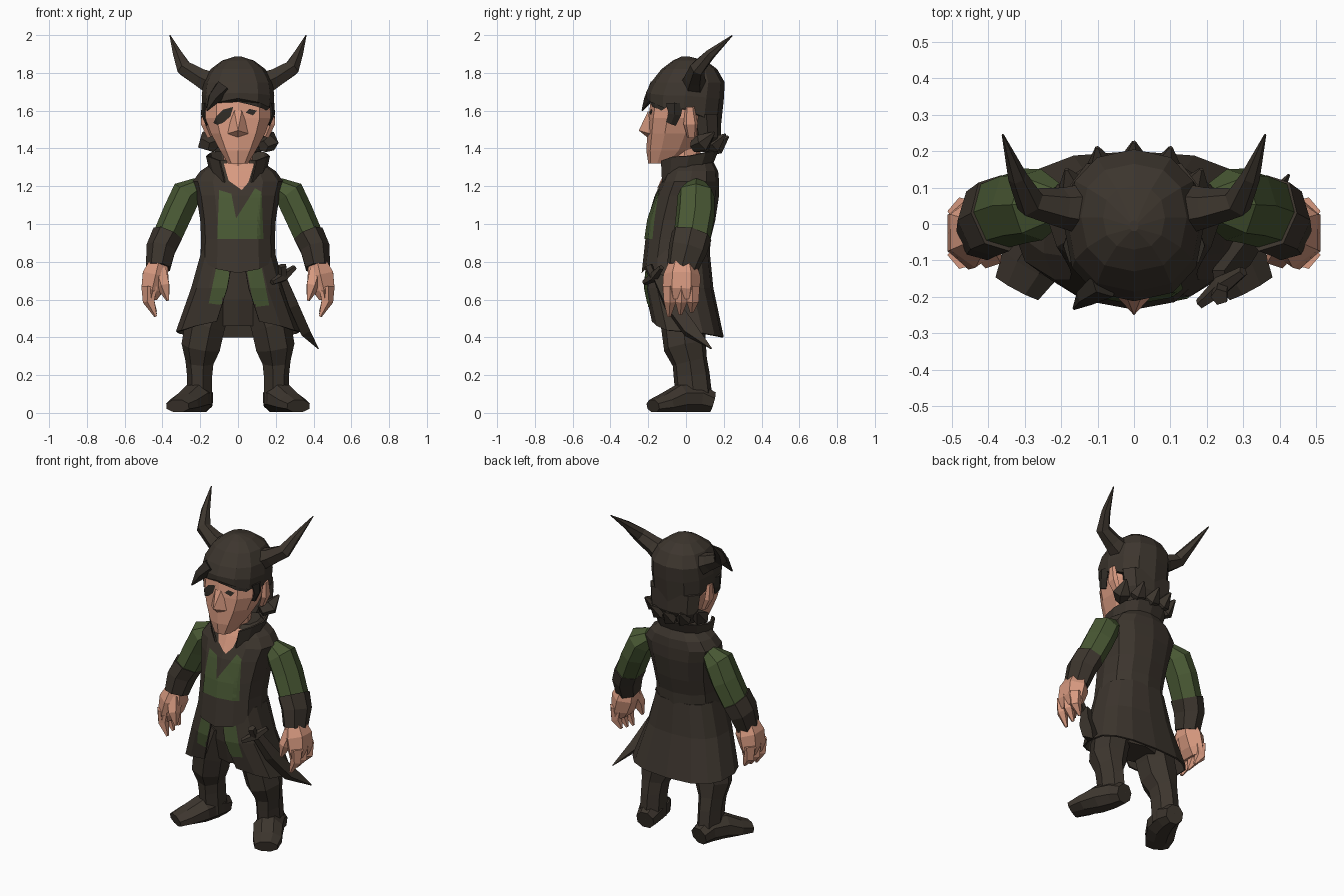
import bpy, bmesh, math
from mathutils import Vector
from mathutils.bvhtree import BVHTree

if "Cube" in bpy.data.objects:
    bpy.data.objects.remove(bpy.data.objects["Cube"])


def material(name, rgb):
    m = bpy.data.materials.new(name)
    m.use_nodes = True
    m.diffuse_color = (*rgb, 1)
    m.node_tree.nodes["Principled BSDF"].inputs["Base Color"].default_value = (*rgb, 1)
    return m


BROWN = material("dark_brown", (0.046, 0.036, 0.027))
HAIR = material("near_black_hair", (0.028, 0.023, 0.018))
SKIN = material("skin", (0.68, 0.32, 0.215))
GREEN = material("moss_green", (0.066, 0.098, 0.034))


def finish(name, bm, mat):
    bmesh.ops.recalc_face_normals(bm, faces=bm.faces)
    for v in bm.verts:
        v.co.z = max(0.004, v.co.z)
    me = bpy.data.meshes.new(name)
    bm.to_mesh(me)
    bm.free()
    me.materials.append(mat)
    ob = bpy.data.objects.new(name, me)
    bpy.context.collection.objects.link(ob)
    return ob


def loft(name, rings, mat, closed=True):
    """Skin a list of equal rings; closed rings are also capped."""
    bm = bmesh.new()
    rows = [[bm.verts.new(p) for p in r] for r in rings]
    n = len(rows[0])
    for a, b in zip(rows, rows[1:]):
        for i in range(n if closed else n - 1):
            j = (i + 1) % n
            bm.faces.new((a[i], a[j], b[j], b[i]))
    if closed:
        bm.faces.new(rows[0])
        bm.faces.new(rows[-1])
    ob = finish(name, bm, mat)
    if not closed:
        s = ob.modifiers.new("thickness", 'SOLIDIFY')
        s.thickness, s.offset = 0.01, 0
    return ob


def ring(z, rx, yf, yb, n=12, gap=None, p=0.85, zf=0, zb=0):
    """Level cross-section from front yf to back yb, raised by zf at the front and zb at the back."""
    g = math.radians(gap or 0)
    count = n if gap is None else n + 1
    out = []
    for i in range(count):
        t = g + (2 * math.pi - 2 * g) * i / n
        s, c = math.sin(t), math.cos(t)
        out.append(Vector((rx * math.copysign(abs(s) ** p, s),
                           (yf + yb) / 2 - (yb - yf) / 2 * math.copysign(abs(c) ** p, c),
                           z + zf * max(0, c) ** 3 + zb * max(0, -c))))
    return out


def tube(name, pts, mat, n=6, side=1, ref=(0, 1, 0)):
    """Limb along (x, y, z, half width, half depth) stations; side mirrors it."""
    P = [Vector(p[:3]) for p in pts]
    rings = []
    for i, p in enumerate(pts):
        t = (P[min(i + 1, len(P) - 1)] - P[max(i - 1, 0)]).normalized()
        u = Vector(ref).cross(t).normalized()
        v = t.cross(u)
        r = []
        for k in range(n):
            a = 2 * math.pi * (k + 0.5) / n
            q = P[i] + u * p[3] * math.cos(a) + v * p[4] * math.sin(a)
            r.append((q.x * side, q.y, q.z))
        rings.append(r)
    return loft(name, rings, mat)


def plate(name, outline, mat, target, off=0.006, step=0.02):
    """Thin patch drawn in x, z and laid on the front of the target."""
    bm = bmesh.new()
    f = bm.faces.new([bm.verts.new((x, 0, z)) for x, z in outline])
    bmesh.ops.triangulate(bm, faces=[f])
    for axis in ((1, 0, 0), (0, 0, 1)):
        for k in range(-10, 95):
            bmesh.ops.bisect_plane(bm, geom=bm.verts[:] + bm.edges[:] + bm.faces[:],
                                   plane_co=Vector(axis) * k * step, plane_no=axis)
    me = target.data
    tree = BVHTree.FromPolygons([v.co for v in me.vertices], [p.vertices for p in me.polygons])
    lost = []
    for v in bm.verts:
        hit = tree.ray_cast(Vector((v.co.x, -1, v.co.z)), Vector((0, 1, 0)))[0]
        if hit and hit.y < 0:
            v.co.y = hit.y - off
        else:
            lost.append(v)
    bmesh.ops.delete(bm, geom=lost, context='VERTS')
    return finish(name, bm, mat)


# Coat: body with pointed front, open skirt, standing collar
body = loft("coat_body", [ring(0.80, .20, -.235, .125, zf=-.06), ring(0.92, .195, -.215, .13),
                          ring(1.02, .20, -.20, .155), ring(1.15, .22, -.165, .175),
                          ring(1.225, .24, -.13, .175), ring(1.28, .20, -.105, .17),
                          ring(1.34, .11, -.07, .14)], BROWN)
skirt = loft("coat_skirt", [ring(0.86, .19, -.20, .12, 14, 3, .75),
                            ring(0.66, .245, -.215, .14, 14, 8, .75),
                            ring(0.43, .325, -.18, .195, 14, 14, .75, .06, -.03)], BROWN, False)
loft("collar", [ring(1.25, .14, -.135, .13, 10, 26, zf=-.04, zb=.05),
                ring(1.36, .165, -.15, .17, 10, 32, zf=-.04, zb=.035)], BROWN, False)
plate("green_bib", [(-.11, .92), (.135, .92), (.125, 1.17), (.09, 1.19), (.06, 1.14), (.045, 1.03),
                    (-.01, 1.03), (-.035, 1.16), (-.10, 1.18)], GREEN, body)
plate("left_green_tail", [(.04, .79), (.115, .82), (.165, .57), (.085, .56)], GREEN, skirt, 0.0095, .012)
plate("right_green_tail", [(-.03, .79), (-.105, .82), (-.155, .58), (-.08, .57)], GREEN, skirt, 0.0095, .012)
plate("open_neck", [(-.075, 1.32), (.085, 1.32), (.055, 1.22), (.02, 1.18), (-.05, 1.23)], SKIN, body)
loft("neck", [ring(1.22, .08, -.10, .06, 8), ring(1.42, .075, -.09, .08, 8)], SKIN)
loft("hips", [ring(0.46, .13, -.10, .10, 8), ring(0.60, .19, -.13, .11, 8),
              ring(0.85, .17, -.14, .10, 8)], BROWN)

# Head, nose and painted face details
head = loft("head", [ring(1.32, .055, -.20, -.05, 10), ring(1.39, .10, -.21, .04, 10),
                     ring(1.48, .15, -.205, .09, 10), ring(1.56, .18, -.20, .12, 10),
                     ring(1.70, .175, -.18, .14, 10)], SKIN)
bm = bmesh.new()
for co in ((.02, -.20, 1.60), (-.02, -.20, 1.60), (0, -.25, 1.495),
           (.065, -.18, 1.475), (-.065, -.18, 1.475), (0, -.20, 1.455)):
    bm.verts.new(co)
bmesh.ops.convex_hull(bm, input=bm.verts)
finish("nose", bm, SKIN)
plate("eye_patch", [(-.13, 1.535), (-.115, 1.57), (-.08, 1.605), (-.025, 1.62), (-.04, 1.57),
                    (-.08, 1.535), (-.11, 1.525)], HAIR, head)
plate("left_eye", [(.04, 1.59), (.06, 1.61), (.10, 1.60), (.08, 1.575)], HAIR, head)
plate("fringe", [(-.12, 1.71), (.16, 1.71), (.17, 1.62), (.15, 1.60), (.135, 1.61), (.11, 1.64),
                 (.07, 1.63), (.04, 1.67), (-.06, 1.66), (-.11, 1.65)], HAIR, head, 0.009)
tube("fringe_tuft", [(-.08, -.165, 1.72, .05, .04), (-.13, -.20, 1.665, .035, .025),
                     (-.165, -.232, 1.60, .004, .004)], HAIR, 5)

# Cap arched over the brow, hair at the nape
loft("cap", [ring(1.61, .187, -.21, .185, 12, zf=.055, zb=-.09),
             ring(1.68, .192, -.212, .20, 12, zf=.015, zb=-.02),
             ring(1.75, .183, -.185, .205, 12), ring(1.82, .145, -.13, .165, 12),
             ring(1.865, .085, -.07, .105, 12), ring(1.888, .012, -.02, .01, 12)], BROWN)
loft("nape_hair", [ring(1.38, .12, .04, .14, 8), ring(1.46, .165, .05, .185, 8),
                   ring(1.58, .175, .03, .185, 8)], BROWN)
for i, (x, y, z, r) in enumerate([(.165, .10, 1.44, .055), (.09, .16, 1.43, .05), (0, .175, 1.42, .05),
                                  (-.09, .16, 1.43, .05), (-.165, .10, 1.44, .055)]):
    tube(f"hair_curl_{i + 1}", [(x * .8, y - .06, z - .03, r * .6, r * .6), (x, y - .01, z - .01, r, r * .9),
                                (x * 1.12, y + .05, z + .045, .006, .006)], BROWN, 5, ref=(0, 0, 1))

for side, tag in ((1, "left"), (-1, "right")):
    # Horns, ears and sideburns
    tube(tag + "_horn", [(.12, .04, 1.735, .075, .075), (.20, .045, 1.775, .055, .055),
                         (.285, .06, 1.825, .045, .042), (.32, .13, 1.90, .026, .028),
                         (.36, .245, 1.998, .003, .003)], BROWN, 6, side)
    tube(tag + "_ear", [(.15, .03, 1.46, .015, .025), (.18, .025, 1.53, .02, .04),
                        (.183, .02, 1.62, .012, .025)], SKIN, 5, side)
    tube(tag + "_sideburn", [(.17, -.06, 1.64, .024, .05), (.175, -.06, 1.58, .02, .035),
                             (.165, -.08, 1.53, .008, .03)], HAIR, 5, side)
    # Sleeves and cuffs
    tube(tag + "_sleeve", [(.205, .055, 1.20, .05, .055), (.268, .053, 1.16, .085, .10),
                           (.315, .05, 1.06, .083, .105), (.375, .03, .925, .08, .10)], GREEN, 7, side)
    tube(tag + "_cuff", [(.37, .03, .945, .085, .11), (.405, .01, .87, .082, .105),
                         (.42, -.02, .77, .068, .085)], BROWN, 7, side)
    # Hands
    tube(tag + "_palm", [(.42, -.02, .80, .055, .07), (.436, -.022, .73, .08, .098),
                         (.455, -.025, .65, .066, .10), (.46, -.025, .60, .035, .085)], SKIN, 6, side)
    for k, y in enumerate((-.085, -.025, .035)):
        tube(f"{tag}_finger_{k + 1}", [(.465, y, .67, .047, .04), (.47, y, .59, .034, .034),
                                       (.435, y - .005, .51 + .012 * k, .008, .01)], SKIN, 5, side)
    tube(tag + "_thumb", [(.415, -.05, .75, .045, .05), (.393, -.085, .67, .038, .04),
                          (.372, -.095, .595, .008, .01)], SKIN, 5, side)
    # Trousers and boots
    tube(tag + "_leg", [(.10, -.01, .66, .10, .12), (.17, -.015, .46, .112, .12),
                        (.192, -.005, .35, .108, .115), (.20, .02, .27, .078, .095),
                        (.20, .03, .20, .07, .098), (.20, .045, .05, .07, .10)], BROWN, 7, side)
    tube(tag + "_boot", [(.19, .14, .055, .058, .06), (.20, .07, .075, .075, .08),
                         (.235, -.03, .075, .092, .08), (.285, -.11, .05, .09, .055),
                         (.32, -.175, .035, .072, .038)], BROWN, 8, side, ref=(0, 0, 1))

# Curved blade hung at the left hip
tube("hip_blade", [(.235, -.15, .72, .025, .035), (.29, -.08, .58, .036, .05),
                   (.35, .02, .44, .036, .05), (.425, .135, .34, .003, .004)], BROWN, 4)
tube("blade_guard", [(.18, -.22, .69, .015, .015), (.24, -.17, .72, .028, .028),
                     (.30, -.13, .77, .015, .015)], BROWN, 5)
tube("blade_grip", [(.24, -.17, .71, .022, .022), (.235, -.20, .78, .025, .025)], BROWN, 5)
